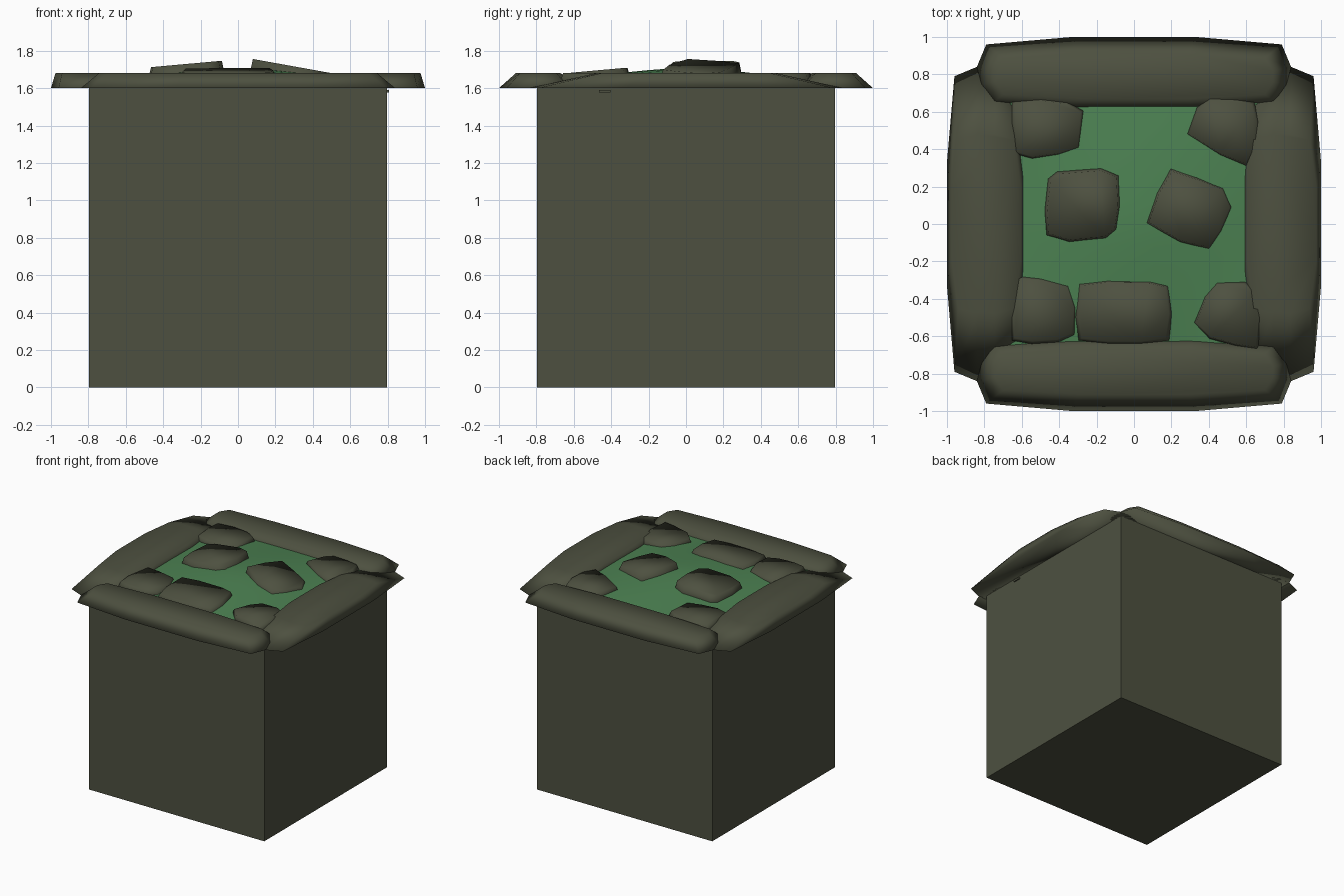
import bpy, bmesh
from mathutils import Vector

if "Cube" in bpy.data.objects:
    bpy.data.objects.remove(bpy.data.objects["Cube"])


def material(name, rgb):
    m = bpy.data.materials.new(name)
    m.diffuse_color = (*rgb, 1)
    m.use_nodes = True
    m.node_tree.nodes["Principled BSDF"].inputs["Base Color"].default_value = m.diffuse_color
    return m


STONE = material("mossy stone", (0.075, 0.081, 0.051))
GRASS = material("grass green", (0.072, 0.220, 0.084))


def finish(bm, name, mat, smooth=True):
    bmesh.ops.recalc_face_normals(bm, faces=bm.faces)
    for f in bm.faces:
        f.smooth = smooth
    me = bpy.data.meshes.new(name)
    bm.to_mesh(me)
    bm.free()
    me.materials.append(mat)
    ob = bpy.data.objects.new(name, me)
    bpy.context.collection.objects.link(ob)
    return ob


def box(name, size, loc):
    bm = bmesh.new()
    bmesh.ops.create_cube(bm, size=1)
    for v in bm.verts:
        v.co = Vector((v.co.x * size[0], v.co.y * size[1], v.co.z * size[2])) + Vector(loc)
    return finish(bm, name, STONE, False)


def slab(name, outline, inset, base, top):
    """Chamfered stone: outline at base height, scaled-in outline on a tilted top."""
    bm = bmesh.new()
    xs, ys = [p[0] for p in outline], [p[1] for p in outline]
    cx, cy = (min(xs) + max(xs)) / 2, (min(ys) + max(ys)) / 2
    low = [bm.verts.new((x, y, base)) for x, y in outline]
    high = []
    for x, y in outline:
        x, y = cx + (x - cx) * inset[0], cy + (y - cy) * inset[1]
        high.append(bm.verts.new((x, y, top(x, y))))
    n = len(outline)
    for i in range(n):
        j = (i + 1) % n
        bm.faces.new((low[i], low[j], high[j], high[i]))
    bm.faces.new(low[::-1])
    bm.faces.new(high)
    return finish(bm, name, STONE)


# pillar body
box("pillar_body", (1.594, 1.594, 1.6), (0, 0, 0.8))
box("side_chip", (0.02, 0.06, 0.015), (0.797, -0.435, 1.583))

# four rim stones, the same stone turned around the top
half = [(0.33, -1.0), (0.79, -0.96), (0.84, -0.84), (0.84, -0.74), (0.79, -0.62), (0.33, -0.58)]
rim = half + [(-x, y) for x, y in reversed(half)]
for side in ("front", "right", "back", "left"):
    slab(side + "_rim_stone", rim, (0.885, 0.57), 1.6, lambda x, y: 1.68)
    rim = [(-y, x) for x, y in rim]

# domed grass top
bm = bmesh.new()
bmesh.ops.create_grid(bm, x_segments=12, y_segments=12, size=0.66)
for v in bm.verts:
    fx, fy = (1 - (abs(c) / 0.66) ** 1.5 for c in v.co.xy)
    v.co.z = 1.638 + 0.07 * fx * fy
finish(bm, "grass_top", GRASS)


# loose paving stones
def paver(name, outline, z, sx=0.0, sy=0.0):
    slab(name, outline, (0.88, 0.88), 1.615, lambda x, y: z + sx * x + sy * y)


paver("centre_left_paver", [(-0.49, 0.07), (-0.47, 0.25), (-0.42, 0.29), (-0.17, 0.31), (-0.07, 0.27),
      (-0.06, 0.1), (-0.08, -0.04), (-0.14, -0.09), (-0.35, -0.11), (-0.48, -0.07)], 1.754, 0.09)
paver("centre_right_paver", [(0.05, 0.0), (0.11, 0.17), (0.19, 0.31), (0.34, 0.26), (0.49, 0.2),
      (0.54, 0.09), (0.48, -0.05), (0.41, -0.15), (0.24, -0.11)], 1.77, -0.18)
paver("front_paver", [(-0.33, -0.5), (-0.31, -0.63), (-0.15, -0.65), (0.05, -0.65), (0.20, -0.63),
      (0.22, -0.48), (0.2, -0.32), (0.1, -0.295), (-0.15, -0.29), (-0.31, -0.31)], 1.736, 0.01, 0.09)
paver("back_left_paver", [(-0.67, 0.55), (-0.66, 0.66), (-0.5, 0.68), (-0.35, 0.66), (-0.26, 0.61),
      (-0.28, 0.4), (-0.4, 0.36), (-0.55, 0.34), (-0.65, 0.37)], 1.68)
paver("back_right_paver", [(0.27, 0.48), (0.33, 0.63), (0.40, 0.69), (0.55, 0.68), (0.65, 0.66),
      (0.68, 0.55), (0.67, 0.4), (0.61, 0.3), (0.46, 0.36)], 1.68)
paver("front_left_paver", [(-0.67, -0.5), (-0.66, -0.63), (-0.55, -0.65), (-0.4, -0.64), (-0.31, -0.6),
      (-0.3, -0.45), (-0.34, -0.32), (-0.5, -0.28), (-0.63, -0.27)], 1.68)
paver("front_right_paver", [(0.31, -0.53), (0.37, -0.38), (0.44, -0.3), (0.6, -0.3), (0.67, -0.35),
      (0.69, -0.5), (0.67, -0.68), (0.55, -0.66), (0.4, -0.62)], 1.68)
